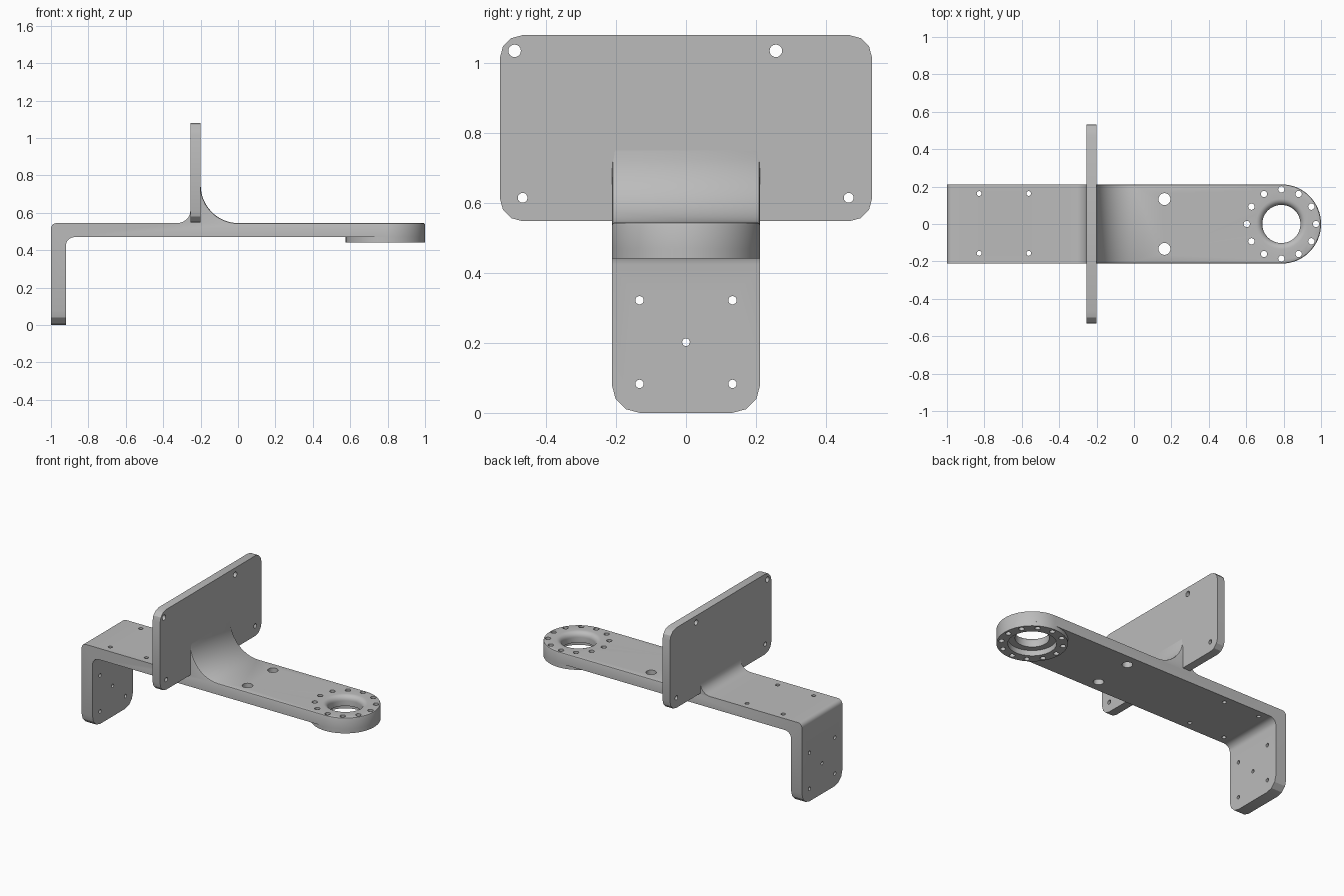
import bpy, bmesh, math
from mathutils import Matrix, Vector

cube = bpy.data.objects.get("Cube")
if cube:
    bpy.data.objects.remove(cube, do_unlink=True)

GREY = (0.5, 0.5, 0.5, 1)
metal = bpy.data.materials.new("grey_metal")
metal.use_nodes = True
metal.diffuse_color = GREY
metal.node_tree.nodes["Principled BSDF"].inputs["Base Color"].default_value = GREY

HALF = 0.212                 # half width of the arm
TOP, UNDER = 0.545, 0.47     # arm surfaces
RING_X = 1 - HALF            # centre of the round end


def make_object(name, bm):
    bmesh.ops.recalc_face_normals(bm, faces=bm.faces)
    mesh = bpy.data.meshes.new(name)
    bm.to_mesh(mesh)
    bm.free()
    mesh.materials.append(metal)
    obj = bpy.data.objects.new(name, mesh)
    bpy.context.collection.objects.link(obj)
    return obj


def arc(cx, cz, rx, rz, start, end, steps):
    angles = [math.radians(start + (end - start) * i / steps) for i in range(steps + 1)]
    return [(cx + rx * math.cos(a), cz + rz * math.sin(a)) for a in angles]


def prism(profile, half):
    """Extrude an XZ profile along y."""
    bm = bmesh.new()
    face = bm.faces.new([bm.verts.new((x, -half, z)) for x, z in profile])
    extruded = bmesh.ops.extrude_face_region(bm, geom=[face])["geom"]
    moved = [v for v in extruded if isinstance(v, bmesh.types.BMVert)]
    bmesh.ops.translate(bm, verts=moved, vec=(0, 2 * half, 0))
    bmesh.ops.recalc_face_normals(bm, faces=bm.faces)
    return bm


def round_edges(bm, rule, size, steps):
    edges = [e for e in bm.edges if rule(e, (e.verts[0].co + e.verts[1].co) / 2,
                                         (e.verts[1].co - e.verts[0].co).normalized())]
    bmesh.ops.bevel(bm, geom=edges, offset=size, segments=steps, profile=0.5,
                    affect='EDGES', clamp_overlap=False)


def drill(bm, centre, radius, axis, depth=0.2, sides=16):
    turn = Matrix.Rotation(math.pi / 2, 4, 'Y') if axis == 'X' else Matrix()
    bmesh.ops.create_cone(bm, cap_ends=True, segments=sides, radius1=radius, radius2=radius,
                          depth=depth, matrix=Matrix.Translation(centre) @ turn)


# Bracket: hanging leg, long arm and the curved webs that meet the plate
profile = [(-1, 0), (-0.92, 0), (-0.92, UNDER), (1, UNDER), (1, TOP)]
profile += arc(0, 0.75, 0.2, 0.75 - TOP, 270, 180, 12)
profile += [(-0.23, 0.75), (-0.23, 0.61)]
profile += arc(-0.325, 0.61, 0.07, 0.61 - TOP, 0, -90, 6)
profile += [(-1, TOP)]
bm = prism(profile, HALF)
round_edges(bm, lambda e, c, d: abs(d.x) > 0.9 and c.z < 0.01, 0.08, 3)
round_edges(bm, lambda e, c, d: abs(d.y) > 0.9 and c.x < -0.99 and c.z > 0.5, 0.03, 5)
round_edges(bm, lambda e, c, d: abs(d.y) > 0.9 and abs(c.x + 0.92) < 0.01 and c.z > 0.4, 0.045, 5)
round_edges(bm, lambda e, c, d: abs(d.z) > 0.9 and c.x > 0.99, HALF - 0.0002, 16)
bmesh.ops.remove_doubles(bm, verts=bm.verts, dist=0.001)
bmesh.ops.recalc_face_normals(bm, faces=bm.faces)
round_edges(bm, lambda e, c, d: c.x > -0.2 and c.z > TOP - 0.001 and abs(d.y) < 0.999
            and len(e.link_faces) == 2 and e.calc_face_angle(0) > 1.4, 0.009, 2)
bracket = make_object("bracket_arm", bm)

# Upright plate with rounded corners
bm = prism([(-0.255, 0.548), (-0.2, 0.548), (-0.2, 1.08), (-0.255, 1.08)], 0.532)
round_edges(bm, lambda e, c, d: abs(d.x) > 0.9, 0.065, 3)
plate = make_object("upright_plate", bm)

# Round boss under the arm's end
bm = bmesh.new()
drill(bm, (RING_X, 0, (0.442 + UNDER) / 2), HALF, 'Z', UNDER - 0.442, 64)
boss = make_object("ring_boss", bm)

# Cutter for every hole
bm = bmesh.new()
for y in (-0.133, 0.133):
    for z in (0.083, 0.322):
        drill(bm, (-0.96, y, z), 0.012, 'X')
    drill(bm, (0.163, y, 0.5), 0.032, 'Z', sides=24)
drill(bm, (-0.96, 0, 0.202), 0.011, 'X')
for x in (-0.828, -0.563):
    for y in (-0.157, 0.163):
        drill(bm, (x, y, 0.5), 0.013, 'Z')
for y, z, r in ((-0.49, 1.035, 0.018), (0.257, 1.035, 0.018),
                (-0.467, 0.615, 0.014), (0.465, 0.615, 0.014)):
    drill(bm, (-0.228, y, z), r, 'X')
for i in range(12):
    a = math.tau * i / 12
    drill(bm, (RING_X + 0.185 * math.cos(a), 0.185 * math.sin(a), 0.5), 0.017, 'Z')

# Central bore: wide seat below, rounded lip on top
bore = [(0, 0.4), (0.145, 0.4), (0.145, 0.478), (0.102, 0.478)]
bore += arc(0.135, 0.512, 0.033, TOP - 0.512, 180, 90, 6) + [(0.135, 0.6), (0, 0.6)]
verts = [bm.verts.new((RING_X + r, 0, z)) for r, z in bore]
edges = [bm.edges.new(pair) for pair in zip(verts, verts[1:])]
bmesh.ops.spin(bm, geom=verts + edges, cent=(RING_X, 0, 0), axis=(0, 0, 1),
               angle=math.tau, steps=48)
bmesh.ops.remove_doubles(bm, verts=bm.verts, dist=0.0001)
cutter = make_object("hole_cutter", bm)
cutter.hide_render = True

# Cut the holes and shade
for obj in (bracket, plate, boss):
    cut = obj.modifiers.new("holes", 'BOOLEAN')
    cut.operation = 'DIFFERENCE'
    cut.solver = 'EXACT'
    cut.object = cutter
    bpy.ops.object.select_all(action='DESELECT')
    obj.select_set(True)
    bpy.context.view_layer.objects.active = obj
    bpy.ops.object.modifier_apply(modifier=cut.name)
    bpy.ops.object.shade_smooth_by_angle(angle=math.radians(25))
bpy.data.objects.remove(cutter, do_unlink=True)
